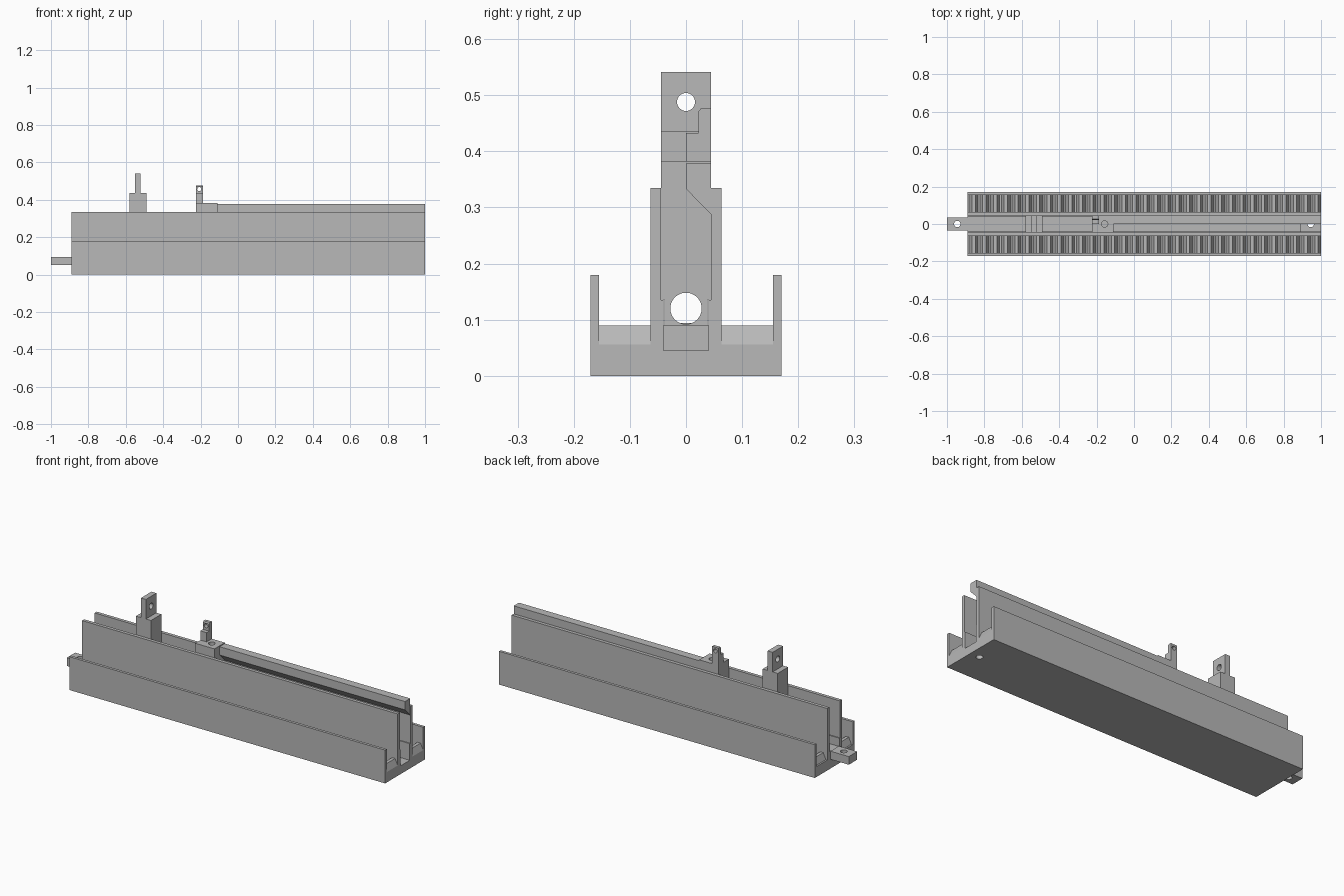
import bpy, bmesh
from math import radians
from mathutils import Matrix, Vector

cube = bpy.data.objects.get("Cube")
if cube:
    bpy.data.objects.remove(cube, do_unlink=True)

grey = bpy.data.materials.new("plain grey")
grey.use_nodes = True
colour = (0.48, 0.48, 0.48, 1)
grey.diffuse_color = colour
for node in grey.node_tree.nodes:
    if node.type == 'BSDF_PRINCIPLED':
        node.inputs["Base Color"].default_value = colour


def finish(name, bm):
    bmesh.ops.recalc_face_normals(bm, faces=bm.faces)
    mesh = bpy.data.meshes.new(name)
    bm.to_mesh(mesh)
    bm.free()
    mesh.materials.append(grey)
    obj = bpy.data.objects.new(name, mesh)
    bpy.context.collection.objects.link(obj)
    return obj


def prism(name, profile, axis, lo, hi):
    """Extrude a (y, z) profile along x, or an (x, z) profile along y."""
    bm = bmesh.new()
    place = (lambda a, b: (lo, a, b)) if axis == 'X' else (lambda a, b: (a, lo, b))
    face = bm.faces.new([bm.verts.new(place(a, b)) for a, b in profile])
    out = bmesh.ops.extrude_face_region(bm, geom=[face])
    shift = Vector((hi - lo, 0, 0)) if axis == 'X' else Vector((0, hi - lo, 0))
    bmesh.ops.translate(bm, vec=shift, verts=[v for v in out["geom"] if isinstance(v, bmesh.types.BMVert)])
    return finish(name, bm)


def box(name, x, y, z):
    return prism(name, [(y[0], z[0]), (y[1], z[0]), (y[1], z[1]), (y[0], z[1])], 'X', *x)


def drill(obj, axis, centre, radius, length):
    """Cut a round hole along an axis."""
    bm = bmesh.new()
    turn = {'X': Matrix.Rotation(radians(90), 4, 'Y'),
            'Y': Matrix.Rotation(radians(90), 4, 'X'), 'Z': Matrix()}[axis]
    bmesh.ops.create_cone(bm, cap_ends=True, segments=32, radius1=radius, radius2=radius,
                          depth=length, matrix=Matrix.Translation(centre) @ turn)
    cutter = finish("hole_cutter", bm)
    cutter.hide_render = True
    mod = obj.modifiers.new("hole", 'BOOLEAN')
    mod.operation, mod.solver, mod.object = 'DIFFERENCE', 'EXACT', cutter
    bpy.context.view_layer.objects.active = obj
    bpy.ops.object.modifier_apply(modifier=mod.name)
    bpy.data.objects.remove(cutter, do_unlink=True)


def mirrored(half):
    return half + [(-y, z) for y, z in reversed(half)]


LEFT, RIGHT = -0.89, 1.0
FLOOR, ROOT, SLOT = 0.09, 0.055, 0.045

# Track body: outer walls, tall inner walls and a stepped centre channel
body = prism("track_body", mirrored([
    (0.17, 0), (0.17, 0.18), (0.155, 0.18), (0.155, ROOT), (0.063, ROOT), (0.063, 0.335),
    (0.045, 0.335), (0.045, 0.135), (0.04, 0.135), (0.04, SLOT)]), 'X', LEFT, RIGHT)
drill(body, 'Z', (0.945, 0, 0.02), 0.017, 0.2)

# Raised channel floor, leaving an open socket at the far end
box("channel_floor", (LEFT, 0.89), (-0.04, 0.04), (SLOT, FLOOR))

# Connector tab with a pin hole
tab = box("connector_tab", (-1, LEFT), (-0.036, 0.036), (0.05, 0.094))
drill(tab, 'Z', (-0.945, 0, 0.07), 0.017, 0.2)

# Toothed racks in both side channels
teeth = 33
pitch = (RIGHT - LEFT) / teeth
rack_profile = [(LEFT, ROOT - 0.005)]
for i in range(teeth):
    x = LEFT + i * pitch
    rack_profile += [(x, ROOT + 0.001), (x + pitch * 0.15, ROOT + 0.001),
                     (x + pitch * 0.42, FLOOR), (x + pitch * 0.73, FLOOR)]
rack_profile += [(RIGHT, ROOT + 0.001), (RIGHT, ROOT - 0.005)]
for side, lo, hi in (("left", 0.063, 0.155), ("right", -0.155, -0.063)):
    prism(side + "_rack", rack_profile, 'Y', lo, hi)


def carriage(name, x, top):
    """Block that rides in the channel, with a rod hole through its narrow foot."""
    obj = prism(name, mirrored([(0.038, FLOOR), (0.038, 0.135), (0.0445, 0.135), (0.0445, top)]), 'X', *x)
    drill(obj, 'X', (sum(x) / 2, 0, 0.12), 0.028, 0.4)
    return obj


# Tall post with a drilled upper lug
carriage("post_base", (-0.58, -0.49), 0.435)
lug = box("post_lug", (-0.55, -0.52), (-0.0445, 0.0445), (0.435, 0.541))
drill(lug, 'X', (-0.535, 0, 0.488), 0.016, 0.2)

# Slider block with a screw hole on top
slider = carriage("slider_block", (-0.225, -0.11), 0.383)
drill(slider, 'Z', (-0.157, 0, 0.383), 0.017, 0.16)

# Stepped upright on the slider
upright = prism("slider_upright", [
    (0, 0.383), (0.0445, 0.383), (0.0445, 0.477), (0.027, 0.477), (0.022, 0.471),
    (0.022, 0.433), (0, 0.433)], 'X', -0.225, -0.188)
drill(upright, 'Y', (-0.207, 0.03, 0.457), 0.011, 0.1)

# Long cover bar with a slanted underside
prism("cover_bar", [(0, 0.378), (0.0445, 0.378), (0.0445, 0.288), (0, 0.333)], 'X', -0.11, RIGHT)

# Smooth only the hole walls
bpy.ops.object.select_all(action='DESELECT')
for obj in (body, tab, lug, slider, upright):
    obj.select_set(True)
bpy.ops.object.shade_smooth_by_angle(angle=radians(25))
